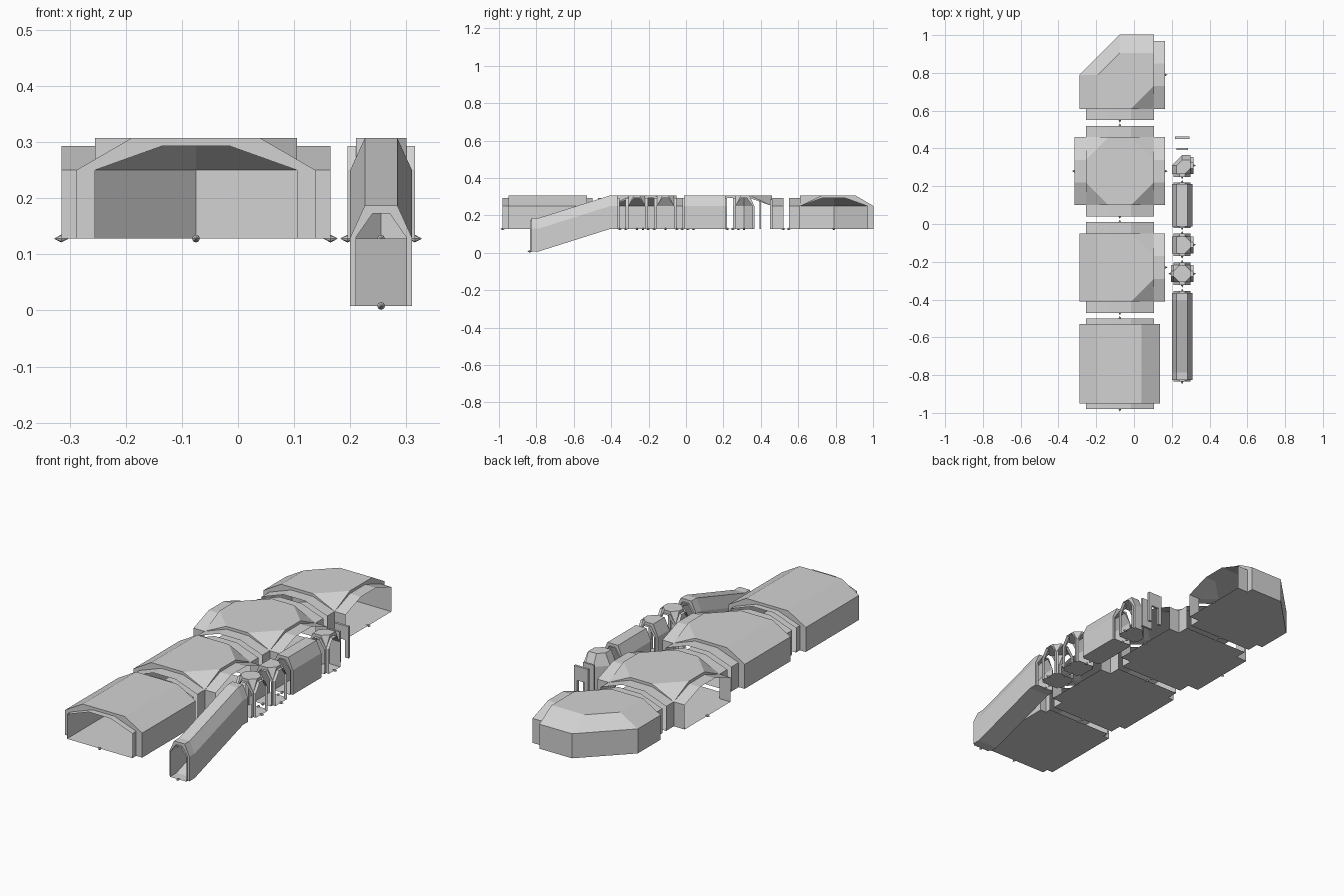
import bpy, bmesh
from mathutils import Vector, Matrix

if "Cube" in bpy.data.objects:
    bpy.data.objects.remove(bpy.data.objects["Cube"])

Z0, WALL, CEIL, TOP = 0.128, 0.25, 0.293, 0.307   # floor, eave, inner ceiling, roof

grey = bpy.data.materials.new("light grey")
grey.diffuse_color = (0.65, 0.65, 0.65, 1)
grey.use_nodes = True
grey.node_tree.nodes["Principled BSDF"].inputs["Base Color"].default_value = grey.diffuse_color


def finish(bm, name):
    bmesh.ops.remove_doubles(bm, verts=bm.verts, dist=1e-5)
    bmesh.ops.recalc_face_normals(bm, faces=bm.faces)
    me = bpy.data.meshes.new(name)
    bm.to_mesh(me)
    bm.free()
    me.materials.append(grey)
    ob = bpy.data.objects.new(name, me)
    bpy.context.collection.objects.link(ob)


def poly(bm, pts):
    """Add a face, dropping repeated points."""
    out = []
    for p in pts:
        p = Vector(p)
        if all((p - q).length > 1e-5 for q in out):
            out.append(p)
    if len(out) > 2:
        bm.faces.new([bm.verts.new(p) for p in out])


def strip(bm, a, b):
    """Quads between two point chains."""
    for i in range(len(a) - 1):
        poly(bm, [a[i], a[i + 1], b[i + 1], b[i]])


def outline(kind, w, t, b, bt, d):
    """Matching eave and roof outlines (CCW) and the indices of open edges."""
    if kind == "straight":
        return ([(-b, -d), (b, -d), (b, d), (-b, d)],
                [(-bt, -d), (bt, -d), (bt, d), (-bt, d)], [0, 2])
    if kind == "tee":
        return ([(-b, -w), (w, -w), (w, -w), (w, w), (w, w), (-b, w)],
                [(-bt, -w), (t, -w), (w, -t), (w, t), (t, w), (-bt, w)], [0, 2, 4])
    if kind == "corner":
        return ([(-b, -w), (w, -w), (w, -w), (w, b), (0, b), (-b, 0)],
                [(-bt, -w), (t, -w), (w, -t), (w, bt), (0, bt), (-bt, 0)], [0, 2])
    return ([(-w, -w), (w, -w), (w, -w), (w, w), (w, w), (-w, w), (-w, w), (-w, -w)],
            [(-t, -w), (t, -w), (w, -t), (w, t), (t, w), (-t, w), (-w, t), (-w, -t)],
            [0, 2, 4, 6])


def at(p, z):
    return Vector((p[0], p[1], z))


def shell(bm, eave, roof, opened, top):
    """Closed side walls, sloped eaves and flat roof."""
    n = len(eave)
    for i in range(n):
        if i in opened:
            continue
        j = (i + 1) % n
        strip(bm, [at(eave[i], Z0), at(eave[i], WALL), at(roof[i], top)],
              [at(eave[j], Z0), at(eave[j], WALL), at(roof[j], top)])
    poly(bm, [at(p, top) for p in roof])


def module(name, kind, x, y, w, t, b, bt, e, d, warp=None):
    bm, mk = bmesh.new(), bmesh.new()
    eave, roof, opened = outline(kind, w, t, b, bt, d)
    shell(bm, eave, roof, opened, TOP)
    # inner lining
    ieave, iroof, _ = outline(kind, w, t, w, t, d)
    shell(bm, ieave, iroof, opened, CEIL)
    # floor
    poly(bm, [at(p, Z0) for p in eave])
    # doorways with short necks
    for i in opened:
        j = (i + 1) % len(eave)
        A, B = at(eave[i], 0), at(eave[j], 0)
        tan = (B - A).normalized()
        nor = Vector((tan.y, -tan.x, 0))
        dist = A.dot(nor)
        prof = [(-w, Z0), (-w, WALL), (-t, CEIL), (t, CEIL), (w, WALL), (w, Z0)]
        near = [nor * dist + tan * u + Vector((0, 0, z)) for u, z in prof]
        far = [p + nor * (e - dist) for p in near]
        outer = [at(A, Z0), at(A, WALL), at(roof[i], TOP),
                 at(roof[j], TOP), at(B, WALL), at(B, Z0)]
        strip(bm, outer, near)
        strip(bm, near + near[:1], far + far[:1])
        # small double-cone connector at the threshold
        m = (Matrix.Translation(nor * e + Vector((0, 0, Z0)))
             @ nor.to_track_quat('Z', 'Y').to_matrix().to_4x4()
             @ Matrix.Diagonal((0.007, 0.007, 0.013, 1)))
        bmesh.ops.create_uvsphere(mk, u_segments=8, v_segments=2, radius=1, matrix=m)
    for part, label in ((bm, name), (mk, name + "_connectors")):
        if warp:
            bmesh.ops.remove_doubles(part, verts=part.verts, dist=1e-5)
            if part is bm:
                for cut in (-0.19, 0.19):
                    bmesh.ops.bisect_plane(part, geom=part.verts[:] + part.edges[:] + part.faces[:],
                                           plane_co=(0, cut, 0), plane_no=(0, 1, 0))
            for v in part.verts:
                v.co.z += warp(v.co.y)
        bmesh.ops.translate(part, verts=part.verts, vec=(x, y, 0))
        finish(part, label)


# wide rooms
wide = dict(w=0.18, t=0.06, b=0.213, bt=0.115, e=0.24)
module("wide_straight", "straight", -0.075, -0.74, d=0.21, **wide)
module("wide_junction", "tee", -0.075, -0.23, d=0.18, **wide)
module("wide_crossing", "cross", -0.075, 0.28, d=0.18, **wide)
module("wide_corner", "corner", -0.075, 0.79, d=0.18, **wide)

# narrow corridors
slim = dict(w=0.045, t=0.015, b=0.055, bt=0.029)
module("ramp", "straight", 0.255, -0.595, e=0.24, d=0.23,
       warp=lambda y: -0.12 * (0.19 - max(-0.19, min(0.19, y))) / 0.38, **slim)
module("narrow_crossing", "cross", 0.255, -0.263, e=0.06, d=0.045, **slim)
module("narrow_junction", "tee", 0.255, -0.11, e=0.06, d=0.045, **slim)
module("narrow_straight", "straight", 0.255, 0.10, e=0.12, d=0.112, **slim)
module("narrow_corner", "corner", 0.255, 0.31, e=0.06, d=0.045, **slim)


def box(bm, x0, x1, y0, y1, z0, z1):
    m = (Matrix.Translation(((x0 + x1) / 2, (y0 + y1) / 2, (z0 + z1) / 2))
         @ Matrix.Diagonal((x1 - x0, y1 - y0, z1 - z0, 1)))
    bmesh.ops.create_cube(bm, size=1, matrix=m)


# door panel and door frame
bm = bmesh.new()
box(bm, 0.225, 0.285, 0.392, 0.402, Z0, 0.28)
finish(bm, "door_panel")
bm = bmesh.new()
box(bm, 0.217, 0.235, 0.450, 0.462, Z0, 0.215)
box(bm, 0.275, 0.293, 0.450, 0.462, Z0, 0.215)
box(bm, 0.217, 0.293, 0.450, 0.462, 0.215, 0.285)
finish(bm, "door_frame")
